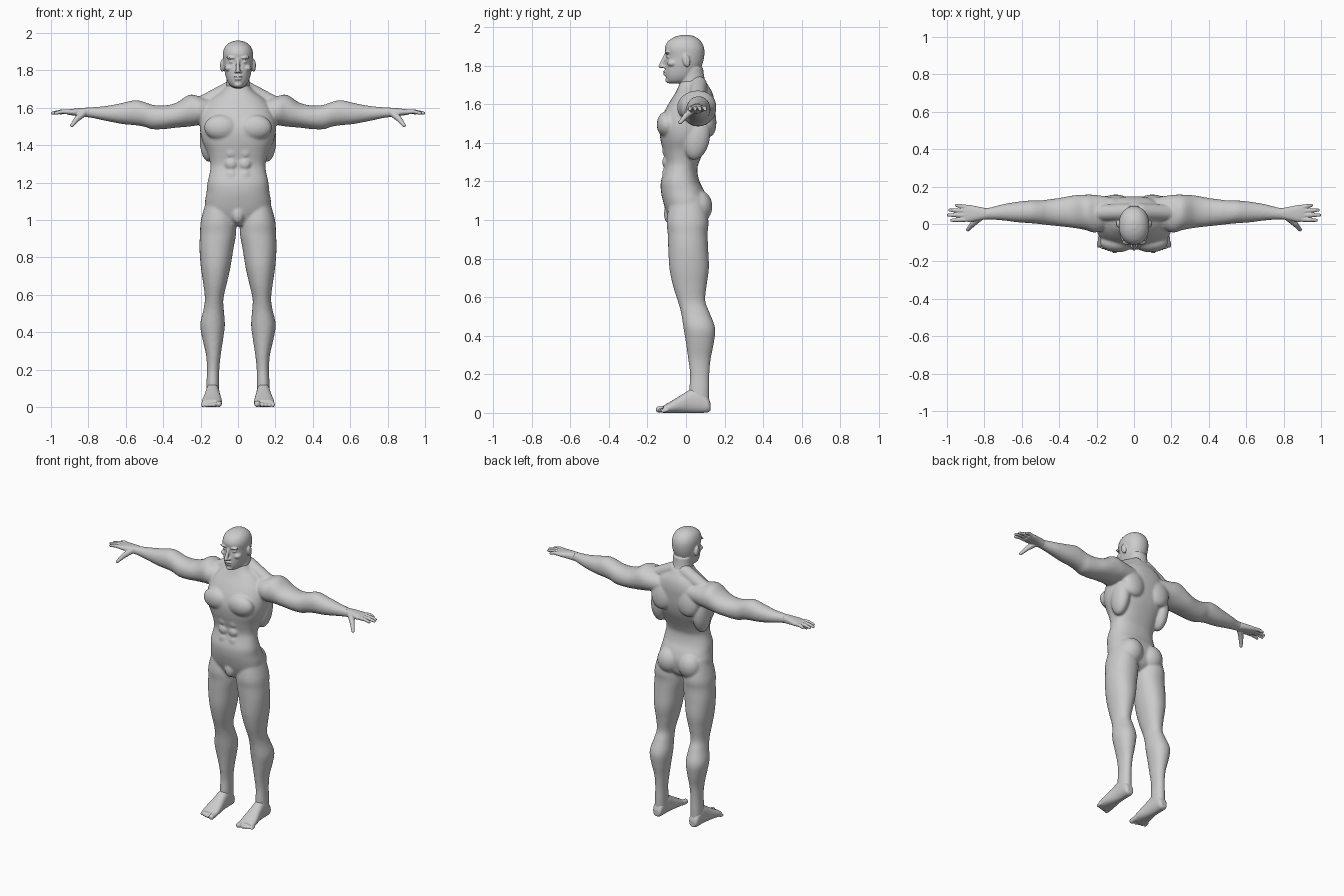
import bpy, bmesh, math
from mathutils import Vector, Matrix

skin = bpy.data.materials.new("grey_skin")
skin.diffuse_color = (0.6, 0.6, 0.6, 1)


def spline(rows, steps=4):
    """Catmull-Rom interpolation of the section rows."""
    out = []
    for i in range(len(rows) - 1):
        a, b, c, d = (rows[max(0, min(len(rows) - 1, i + k))] for k in (-1, 0, 1, 2))
        for s in range(steps):
            t = s / steps
            out.append([0.5 * (2 * q + (r - p) * t + (2 * p - 5 * q + 4 * r - w) * t * t
                               + (3 * q - p - 3 * r + w) * t ** 3)
                        for p, q, r, w in zip(a, b, c, d)])
    return out + [list(rows[-1])]


def loft(bm, rows, axis, side=1, power=2.0, n=32):
    """Rows are (position on axis, u min, u max, v min, v max)."""
    rings = []
    for t, u0, u1, v0, v1 in spline(rows):
        ring = []
        for k in range(n):
            a = 2 * math.pi * k / n
            c, s = math.cos(a), math.sin(a)
            u = (u0 + u1) / 2 + (u1 - u0) / 2 * math.copysign(abs(c) ** (2 / power), c)
            v = (v0 + v1) / 2 + (v1 - v0) / 2 * math.copysign(abs(s) ** (2 / power), s)
            x, y, z = {'X': (t, u, v), 'Y': (u, t, v), 'Z': (u, v, t)}[axis]
            ring.append(bm.verts.new((x * side, y, z)))
        rings.append(ring)
    for r, q in zip(rings, rings[1:]):
        for k in range(n):
            bm.faces.new((r[k], r[(k + 1) % n], q[(k + 1) % n], q[k]))
    bm.faces.new(rings[0])
    bm.faces.new(rings[-1])


def blob(bm, loc, radii, tilt=0.0):
    m = Matrix.Translation(loc) @ Matrix.Rotation(tilt, 4, 'X') @ Matrix.Diagonal((*radii, 1))
    bmesh.ops.create_uvsphere(bm, u_segments=20, v_segments=14, radius=1, matrix=m)


def pair(bm, loc, radii, tilt=0.0):
    for s in (-1, 1):
        blob(bm, (loc[0] * s, loc[1], loc[2]), radii, tilt)


def limb(bm, points, radii, side=1):
    """Rounded tapered rods through the points."""
    pts = [Vector((p[0] * side, p[1], p[2])) for p in points]
    for p, r in zip(pts, radii):
        blob(bm, p, (r, r, r))
    for a, b, ra, rb in zip(pts, pts[1:], radii, radii[1:]):
        d = b - a
        m = Matrix.Translation((a + b) / 2) @ d.to_track_quat('Z', 'Y').to_matrix().to_4x4()
        bmesh.ops.create_cone(bm, cap_ends=True, segments=16, radius1=ra, radius2=rb,
                              depth=d.length, matrix=m)


def finish(bm, name, voxel, iterations):
    """Fuse the overlapping forms into one smooth surface."""
    bmesh.ops.recalc_face_normals(bm, faces=bm.faces)
    mesh = bpy.data.meshes.new(name)
    bm.to_mesh(mesh)
    bm.free()
    ob = bpy.data.objects.new(name, mesh)
    bpy.context.collection.objects.link(ob)
    rem = ob.modifiers.new("fuse", 'REMESH')
    rem.mode, rem.voxel_size, rem.use_smooth_shade = 'VOXEL', voxel, True
    smo = ob.modifiers.new("soften", 'SMOOTH')
    smo.factor, smo.iterations = 0.5, iterations
    dg = bpy.context.evaluated_depsgraph_get()
    ob.data = bpy.data.meshes.new_from_object(ob.evaluated_get(dg))
    ob.modifiers.clear()
    ob.data.name = name
    ob.data.materials.clear()
    ob.data.materials.append(skin)
    ob.data.polygons.foreach_set("use_smooth", [True] * len(ob.data.polygons))


# Torso: height, half width, front, back
torso = [(.97, .05, -.07, .05), (1.0, .12, -.085, .09), (1.05, .17, -.105, .105),
         (1.1, .176, -.12, .11), (1.15, .168, -.13, .095), (1.2, .163, -.13, .07),
         (1.26, .15, -.113, .058), (1.3, .148, -.108, .068), (1.36, .163, -.12, .095),
         (1.42, .19, -.133, .122), (1.48, .203, -.137, .138), (1.54, .2, -.122, .145),
         (1.6, .18, -.092, .148), (1.65, .14, -.06, .14), (1.69, .085, -.04, .12),
         (1.72, .062, -.03, .1)]
body = bmesh.new()
loft(body, [(z, -w, w, f, b) for z, w, f, b in torso], 'Z', power=2.35, n=48)
pair(body, (.09, -.1, 1.495), (.092, .052, .068))             # chest
pair(body, (.098, .11, 1.53), (.08, .046, .1), .15)           # shoulder blades
pair(body, (.155, .055, 1.43), (.05, .07, .12), -.15)         # side back muscles
pair(body, (.078, .066, 1.07), (.078, .071, .085))            # buttocks
blob(body, (0, -.085, 1.03), (.034, .03, .05))                # groin
for z in (1.24, 1.3, 1.36):
    pair(body, (.036, -.1, z), (.034, .024, .032))            # stomach

# Legs, arms and shoulder slopes
leg = [(1.12, .04, .165, -.08, .09), (1.0, .015, .198, -.1, .116), (.93, .01, .203, -.095, .112),
       (.85, .024, .206, -.092, .115), (.75, .04, .199, -.086, .119), (.66, .06, .186, -.068, .107),
       (.58, .078, .177, -.043, .1), (.52, .076, .185, -.026, .122), (.44, .07, .202, -.013, .151),
       (.36, .08, .189, 0, .144), (.28, .092, .171, .011, .128), (.2, .1, .166, .021, .121),
       (.12, .1, .169, .017, .121), (.05, .1, .17, .02, .12)]
arm = [(.1, 0, .14, 1.53, 1.64), (.2, -.045, .155, 1.51, 1.66), (.26, -.032, .157, 1.5, 1.67),
       (.33, -.02, .152, 1.494, 1.627), (.4, -.012, .139, 1.486, 1.612),
       (.46, -.006, .131, 1.486, 1.617), (.5, -.001, .126, 1.499, 1.631),
       (.55, .004, .126, 1.507, 1.641), (.62, .009, .119, 1.514, 1.626),
       (.7, .019, .106, 1.529, 1.611), (.78, .024, .086, 1.546, 1.603),
       (.83, .02, .086, 1.552, 1.6)]
for s in (-1, 1):
    loft(body, leg, 'Z', s, 2.15)
    loft(body, arm, 'X', s, 2.1)
    limb(body, [(.04, .065, 1.7), (.2, .06, 1.617)], (.045, .043), s)
finish(body, "body", .007, 6)

# Head with neck and face
head = bmesh.new()
skull = [(1.708, .022, -.085, -.02), (1.72, .042, -.098, .02), (1.75, .06, -.107, .055),
         (1.8, .073, -.108, .082), (1.845, .079, -.103, .094), (1.89, .081, -.11, .094),
         (1.925, .07, -.094, .078), (1.948, .046, -.06, .05), (1.959, .016, -.022, .018)]
neck = [(1.6, .065, -.03, .125), (1.66, .068, -.032, .122), (1.7, .064, -.032, .108),
        (1.74, .061, -.03, .095), (1.79, .062, -.03, .088)]
for rows in (skull, neck):
    loft(head, [(z, -w, w, f, b) for z, w, f, b in rows], 'Z', power=2.15, n=40)
limb(head, [(0, -.102, 1.86), (0, -.122, 1.815), (0, -.131, 1.797)], (.009, .011, .012))  # nose
pair(head, (.012, -.114, 1.794), (.009, .012, .008))          # nostrils
pair(head, (.034, -.096, 1.868), (.03, .015, .008))           # brows
pair(head, (.033, -.088, 1.846), (.015, .014, .009))          # eyes
pair(head, (.048, -.07, 1.812), (.024, .028, .018))           # cheekbones
blob(head, (0, -.107, 1.768), (.026, .013, .006))             # upper lip
blob(head, (0, -.105, 1.754), (.021, .013, .006))             # lower lip
blob(head, (0, -.088, 1.724), (.024, .02, .016))              # chin
pair(head, (.084, .002, 1.826), (.012, .02, .034), .2)        # ears
finish(head, "head", .0042, 3)

# Hands
palm = [(.79, .026, .084, 1.549, 1.602), (.84, .018, .094, 1.555, 1.599),
        (.88, .011, .102, 1.559, 1.595), (.912, .015, .102, 1.564, 1.59)]
fingers = [(.024, .02, .975), (.047, .048, .993), (.07, .074, .985), (.091, .1, .95)]
for s, label in ((-1, "right_hand"), (1, "left_hand")):
    hand = bmesh.new()
    loft(hand, palm, 'X', s, 2.5)
    for y0, y1, x1 in fingers:
        limb(hand, [(.9, y0, 1.578), ((.9 + x1) / 2, (y0 + y1) / 2, 1.58), (x1, y1, 1.572)],
             (.0125, .0115, .0085), s)
    limb(hand, [(.825, .035, 1.572), (.86, .002, 1.542), (.888, -.03, 1.506)],
         (.02, .0155, .01), s)
    finish(hand, label, .0038, 2)

# Feet
sole = [(.127, .115, .155, .012, .05), (.112, .104, .168, .002, .085), (.07, .1, .172, 0, .125),
        (.03, .098, .174, 0, .125), (-.01, .094, .18, 0, .102), (-.05, .088, .188, 0, .077),
        (-.09, .086, .194, 0, .053), (-.118, .09, .192, 0, .038)]
for s, label in ((-1, "right_foot"), (1, "left_foot")):
    foot = bmesh.new()
    loft(foot, sole, 'Y', s, 2.3)
    for k in range(5):
        r = .017 if k == 0 else .0125 - .0006 * k
        x = .103 if k == 0 else .11 + .0195 * k
        limb(foot, [(x, -.1, r + .004), (x, -.14 + .0055 * k, r)], (r, r), s)
    finish(foot, label, .0045, 2)
